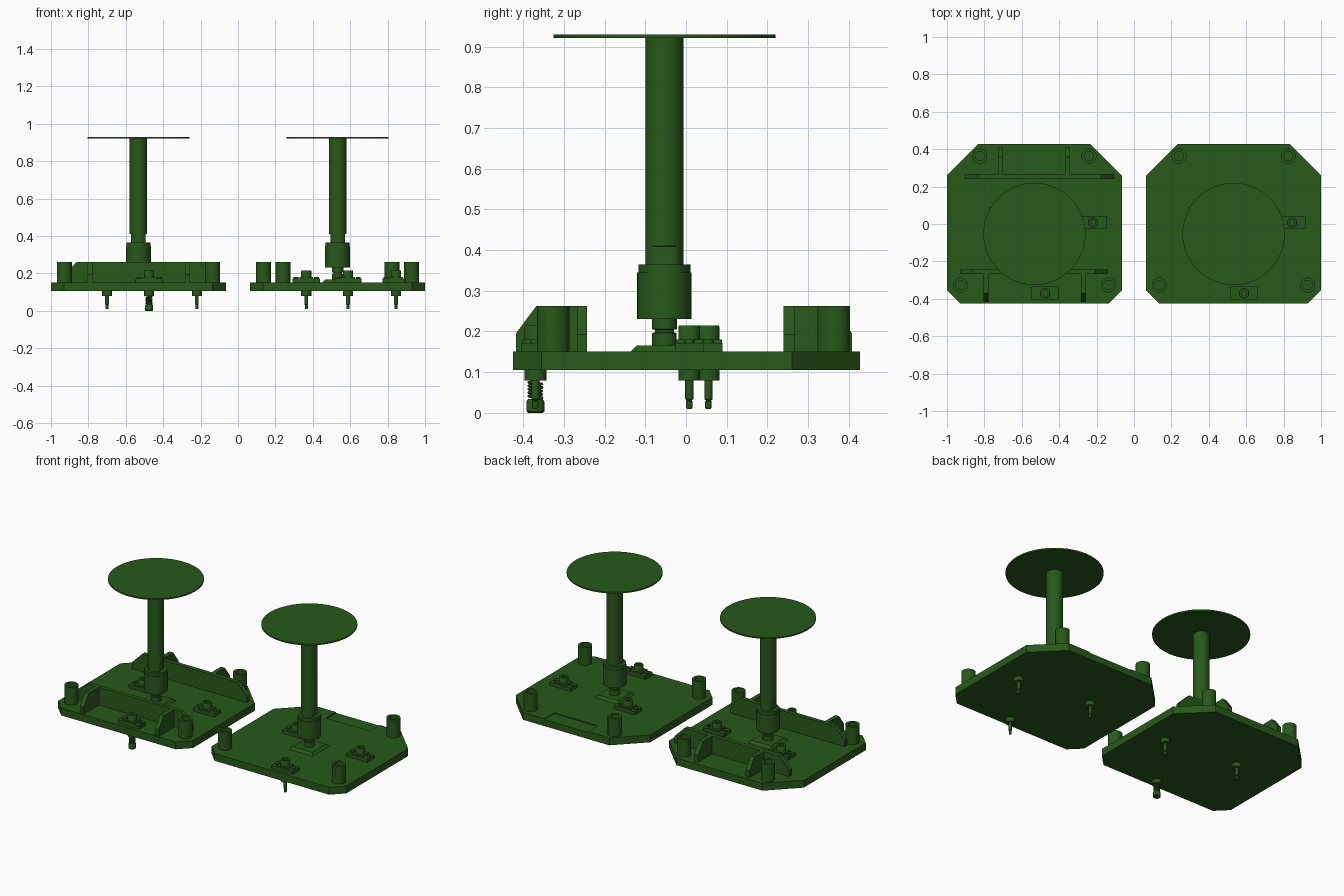
import bpy, bmesh, math

if "Cube" in bpy.data.objects:
    bpy.data.objects.remove(bpy.data.objects["Cube"])

green = bpy.data.materials.new("green")
green.diffuse_color = (0.02, 0.1, 0.01, 1)
green.use_nodes = True
green.node_tree.nodes["Principled BSDF"].inputs["Base Color"].default_value = green.diffuse_color


def finish(bm, name, loc=(0, 0, 0), smooth=False):
    bmesh.ops.recalc_face_normals(bm, faces=bm.faces)
    me = bpy.data.meshes.new(name)
    bm.to_mesh(me)
    bm.free()
    ob = bpy.data.objects.new(name, me)
    bpy.context.collection.objects.link(ob)
    ob.location = loc
    me.materials.append(green)
    if smooth:
        bpy.ops.object.select_all(action='DESELECT')
        ob.select_set(True)
        bpy.context.view_layer.objects.active = ob
        bpy.ops.object.shade_smooth_by_angle(angle=math.radians(35))
    return ob


def lathe(name, profile, x, y, n=32, flat=None):
    """Closed solid of revolution; flat = (z0, z1, half width) trims the x sides."""
    bm = bmesh.new()
    rings = []
    for r, z in profile:
        ring = []
        for i in range(n):
            a = 2 * math.pi * i / n
            px = r * math.cos(a)
            if flat and flat[0] <= z <= flat[1]:
                px = max(-flat[2], min(flat[2], px))
            ring.append(bm.verts.new((px, r * math.sin(a), z)))
        rings.append(ring)
    for a, b in zip(rings, rings[1:]):
        for i in range(n):
            j = (i + 1) % n
            bm.faces.new((a[i], a[j], b[j], b[i]))
    bm.faces.new(rings[0])
    bm.faces.new(rings[-1])
    return finish(bm, name, (x, y, 0), True)


def prism(name, pts, vec, to3d):
    """Extrude an outline, placed in space by to3d, along vec."""
    bm = bmesh.new()
    f = bm.faces.new([bm.verts.new(to3d(*p)) for p in pts])
    g = bmesh.ops.extrude_face_region(bm, geom=[f])["geom"]
    bmesh.ops.translate(bm, vec=vec, verts=[v for v in g if isinstance(v, bmesh.types.BMVert)])
    return finish(bm, name)


def box(name, x0, x1, y0, y1, z0, z1):
    return prism(name, [(x0, y0), (x1, y0), (x1, y1), (x0, y1)], (0, 0, z1 - z0),
                 lambda x, y: (x, y, z0))


def wall(name, x0, x1, y0, y1):
    """Upright rib with chamfered top corners."""
    c, top = 0.07, 0.262
    pts = [(x0, 0.15), (x1, 0.15), (x1, top - c), (x1 - c, top), (x0 + c, top), (x0, top - c)]
    prism(name, pts, (0, y1 - y0, 0), lambda x, z: (x, y0, z))


def gusset(name, x0, x1, y_in, y_out):
    """Brace from a wall to the plate edge, with a sloping outer corner."""
    s = math.copysign(1, y_out - y_in)
    pts = [(y_in, 0.15), (y_out, 0.15), (y_out, 0.195), (y_out - s * 0.05, 0.262), (y_in, 0.262)]
    prism(name, pts, (x1 - x0, 0, 0), lambda y, z: (x0, y, z))


def spring(name, x, y):
    cu = bpy.data.curves.new(name, 'CURVE')
    cu.dimensions = '3D'
    cu.bevel_depth = 0.0035
    cu.bevel_resolution = 2
    cu.use_fill_caps = True
    sp = cu.splines.new('POLY')
    n = 5 * 20
    sp.points.add(n)
    for i, p in enumerate(sp.points):
        a = 2 * math.pi * i / 20
        p.co = (0.016 * math.cos(a), 0.016 * math.sin(a), 0.035 + 0.042 * i / n, 1)
    cu.materials.append(green)
    ob = bpy.data.objects.new(name, cu)
    ob.location = (x, y, 0)
    bpy.context.collection.objects.link(ob)


def clamp(name, x, y, sprung):
    # low mounting block, raised middle, end screws and socket cap
    box(name + "_block", x - 0.073, x + 0.073, y - 0.035, y + 0.035, 0.145, 0.172)
    box(name + "_boss", x - 0.037, x + 0.037, y - 0.033, y + 0.033, 0.17, 0.18)
    for s in (-1, 1):
        lathe(name + "_screw", [(0.013, 0.17), (0.013, 0.18)], x + s * 0.055, y, 16)
    lathe(name + "_cap", [(0.027, 0.175), (0.027, 0.212), (0.025, 0.215), (0.014, 0.215), (0.014, 0.2)], x, y)
    # collar and pin below the plate
    lathe(name + "_collar", [(0.027, 0.08), (0.027, 0.107)], x, y)
    if sprung:
        lathe(name + "_plunger", [(0.018, 0), (0.022, 0.004), (0.022, 0.028), (0.018, 0.034),
                                  (0.009, 0.034), (0.009, 0.082)], x, y)
        spring(name + "_spring", x, y)
    else:
        lathe(name + "_pin", [(0.006, 0.01), (0.008, 0.013), (0.008, 0.028), (0.006, 0.03),
                              (0.01, 0.034), (0.01, 0.082)], x, y, 20)


# two base plates, each with posts, clamps and a central stem
for side, cx in (("left", -0.5325), ("right", 0.5325)):
    h = 0.4675
    half = [(h - 0.07, -0.425), (h, -0.355), (h, 0.26), (h - 0.168, 0.428)]
    outline = half + [(-x, y) for x, y in reversed(half)]
    plate = prism(side + "_plate", outline, (0, 0, 0.046), lambda x, y: (cx + x, y, 0.105))

    # shallow pocket at the rear edge of the right plate
    if side == "right":
        cut = box("pocket_cutter", cx - 0.15, cx + 0.15, 0.33, 0.5, 0.146, 0.2)
        cut.hide_render = True
        cut.hide_viewport = True
        m = plate.modifiers.new("pocket", 'BOOLEAN')
        m.operation = 'DIFFERENCE'
        m.solver = 'EXACT'
        m.object = cut

    # hollow corner posts
    for px, py in ((-0.292, 0.363), (0.292, 0.363), (-0.396, -0.326), (0.396, -0.326)):
        lathe(side + "_post", [(0.04, 0.15), (0.04, 0.262), (0.025, 0.262), (0.025, 0.17)], cx + px, py)

    # clamps
    front = -0.476 if side == "left" else 0.588
    clamp(side + "_front_clamp", front, -0.37, side == "left")
    clamp(side + "_side_clamp", -0.22 if side == "left" else 0.845, 0.008, False)
    clamp(side + "_inner_clamp", -0.70 if side == "left" else 0.365, 0.055, False)

    # bevelled square pad under the stem
    sx, sy = cx, -0.053
    bm = bmesh.new()
    bmesh.ops.create_cone(bm, cap_ends=True, segments=4, radius1=0.083 * 2 ** 0.5,
                          radius2=0.068 * 2 ** 0.5, depth=0.016)
    pad = finish(bm, side + "_stem_pad", (sx, sy, 0.158))
    pad.rotation_euler.z = 0 if abs(abs(pad.data.vertices[0].co.x) - 0.083) < 0.01 else math.pi / 4

    # stem: neck, collar, column with spanner flats, top disc
    lathe(side + "_neck", [(0.03, 0.16), (0.03, 0.196), (0.023, 0.198), (0.023, 0.204),
                           (0.031, 0.206), (0.031, 0.232)], sx, sy)
    lathe(side + "_collar", [(0.067, 0.231), (0.067, 0.345), (0.064, 0.345), (0.064, 0.364)], sx, sy, 40)
    lathe(side + "_column", [(0.047, 0.36), (0.047, 0.409), (0.047, 0.41), (0.047, 0.922)],
          sx, sy, 40, (0.35, 0.4095, 0.039))
    lathe(side + "_disc", [(0.273, 0.921), (0.273, 0.93)], sx, sy, 64)

# reinforcing walls and gussets on the left plate
wall("back_wall", -0.904, -0.107, 0.24, 0.267)
wall("front_wall", -0.93, -0.139, -0.267, -0.243)
for x0 in (-0.727, -0.369):
    gusset("back_gusset", x0, x0 + 0.027, 0.26, 0.408)
for x0 in (-0.805, -0.283):
    gusset("front_gusset", x0, x0 + 0.026, -0.26, -0.418)
